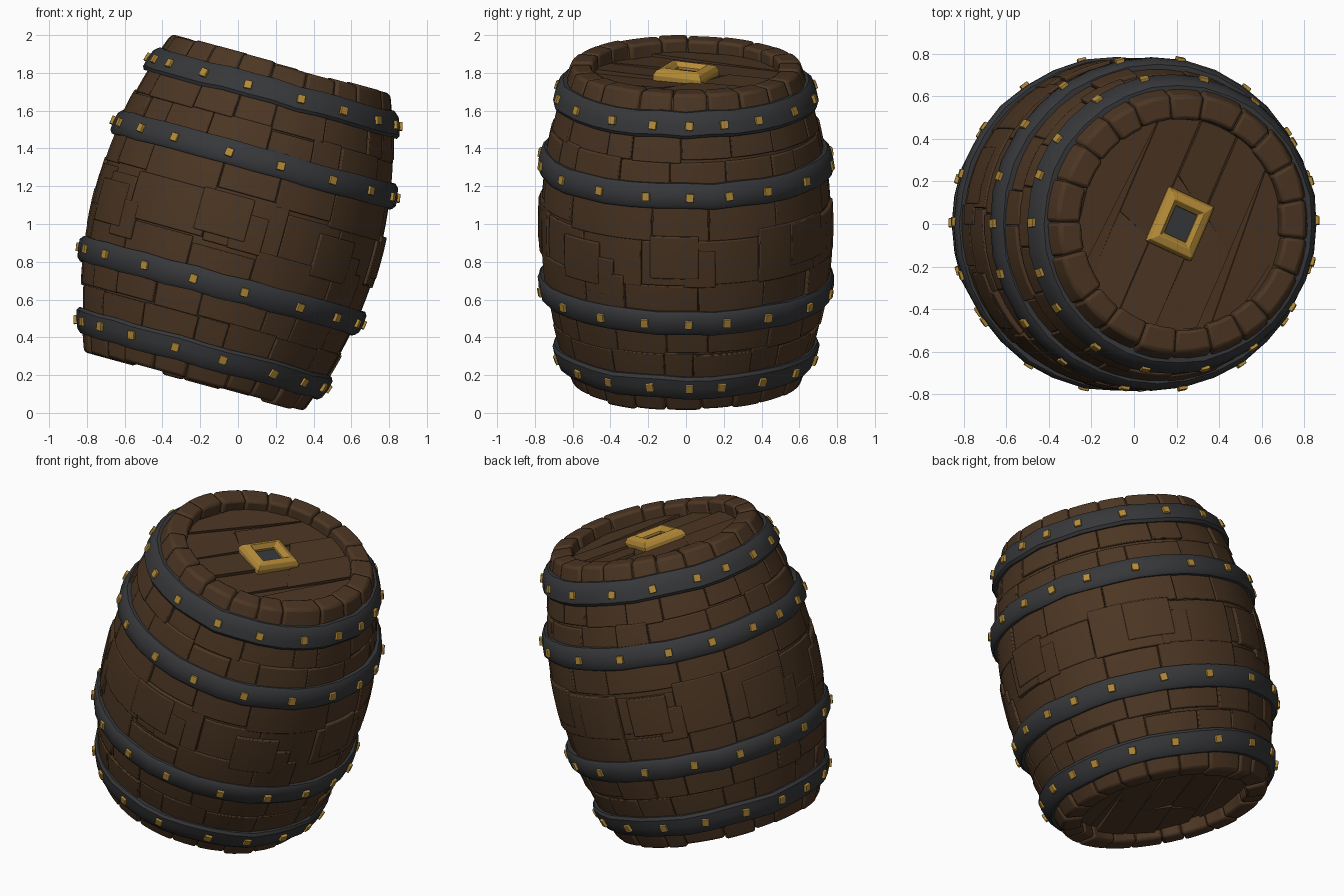
import bpy, bmesh, math, random
from mathutils import Matrix, Vector

if "Cube" in bpy.data.objects:
    bpy.data.objects.remove(bpy.data.objects["Cube"])

random.seed(7)
TILT = Matrix.Translation((0, 0, 1.005)) @ Matrix.Rotation(math.radians(15.3), 4, 'Y')
HALF = 0.875      # half of the barrel length
LID = 0.79        # height of the recessed lids


def material(name, rgb):
    m = bpy.data.materials.new(name)
    m.diffuse_color = (*rgb, 1)
    m.use_nodes = True
    m.node_tree.nodes["Principled BSDF"].inputs["Base Color"].default_value = m.diffuse_color
    return m


WOOD = material("dark brown wood", (0.072, 0.037, 0.017))
IRON = material("dark grey iron", (0.038, 0.039, 0.042))
GOLD = material("gold", (0.46, 0.26, 0.04))


def radius(h):
    return 0.772 - 0.17 * (h / HALF) ** 2


def polar(r, a, h):
    return (r * math.cos(a), r * math.sin(a), h)


def sweep(bm, loops, closed):
    """Skin a list of equal closed loops; cap the ends when the sweep is open."""
    rings = [[bm.verts.new(p) for p in loop] for loop in loops]
    n = len(rings[0])
    for i in range(len(rings) if closed else len(rings) - 1):
        a, b = rings[i], rings[(i + 1) % len(rings)]
        for j in range(n):
            k = (j + 1) % n
            bm.faces.new((a[j], a[k], b[k], b[j]))
    if not closed:
        bm.faces.new(rings[0])
        bm.faces.new(rings[-1])


def finish(name, bm, mat, bevel=0, smooth=35):
    bmesh.ops.recalc_face_normals(bm, faces=bm.faces[:])
    me = bpy.data.meshes.new(name)
    bm.to_mesh(me)
    bm.free()
    ob = bpy.data.objects.new(name, me)
    bpy.context.collection.objects.link(ob)
    me.materials.append(mat)
    ob.matrix_world = TILT
    if bevel:
        mod = ob.modifiers.new("worn edges", 'BEVEL')
        mod.width, mod.segments = bevel, 2
        mod.limit_method, mod.angle_limit = 'ANGLE', math.radians(40)
    if smooth:
        bpy.ops.object.select_all(action='DESELECT')
        ob.select_set(True)
        bpy.context.view_layer.objects.active = ob
        bpy.ops.object.shade_smooth_by_angle(angle=math.radians(smooth))
    return ob


def block(bm, a0, a1, h0, h1, lift, inner=None):
    """Curved wooden block following the barrel profile."""
    n = max(2, round((a1 - a0) / 0.12))
    hs = [h0 + (h1 - h0) * k / 3 for k in range(4)]
    loops = []
    for i in range(n + 1):
        a = a0 + (a1 - a0) * i / n
        loop = [polar(radius(h) + lift, a, h) for h in hs]
        loop += [polar(inner or radius(h) - 0.05, a, h) for h in (h1, h0)]
        loops.append(loop)
    sweep(bm, loops, False)


def splits(count, wobble):
    """Uneven angles dividing the full turn."""
    step = math.tau / count
    start = random.uniform(0, step)
    a = [start + step * (i + random.uniform(-wobble, wobble)) for i in range(count)]
    return a + [a[0] + math.tau]


# Inner hull with both recessed lids
bm = bmesh.new()
side = [-0.85 + 1.7 * k / 14 for k in range(15)]
profile = [(0.001, -LID), (0.50, -LID), (0.51, -0.85)]
profile += [(radius(h) - 0.014, h) for h in side]
profile += [(0.51, 0.85), (0.50, LID), (0.001, LID)]
sweep(bm, [[polar(r, math.tau * i / 48, h) for r, h in profile] for i in range(48)], True)
finish("inner_hull", bm, WOOD)

# Rows of staggered wall blocks
bm = bmesh.new()
levels = [-0.71, -0.53, -0.36, -0.13, 0.13, 0.36, 0.53, 0.71]
for h0, h1 in zip(levels, levels[1:]):
    mid = abs(h0 + h1) < 0.6
    cuts = splits(13 if mid else 17, 0.25)
    for a0, a1 in zip(cuts, cuts[1:]):
        j = 0.035 if mid else 0.012
        block(bm, a0 + 0.003, a1 - 0.003, h0 + random.uniform(-j, j),
              h1 + random.uniform(-j, j), random.uniform(-0.008, 0.010))
finish("wall_blocks", bm, WOOD, 0.006)

# Raised patches around the middle
bm = bmesh.new()
for i in range(7):
    a = math.tau * i / 7 + random.uniform(-0.15, 0.15)
    c, w = random.uniform(-0.08, 0.08), random.uniform(0.13, 0.2)
    block(bm, a - w, a + w, c - 0.11, c + 0.12, 0.013)
    block(bm, a + w * 0.4, a + w * 1.7, c - 0.16, c + 0.04, 0.010)
finish("middle_patches", bm, WOOD, 0.006)

# Thick rim blocks at both ends
for s, name in ((1, "top_rim"), (-1, "bottom_rim")):
    bm = bmesh.new()
    cuts = splits(21, 0.2)
    for a0, a1 in zip(cuts, cuts[1:]):
        end = HALF + random.uniform(-0.016, 0.004)
        block(bm, a0 + 0.003, a1 - 0.003, s * 0.70, s * end,
              random.uniform(-0.006, 0.006), random.uniform(0.485, 0.50))
    finish(name, bm, WOOD, 0.016)

# Uneven lid planks, tilted a little and cut across
for s, name in ((1, "top_lid_planks"), (-1, "bottom_lid_planks")):
    bm = bmesh.new()
    turn = Matrix.Rotation(math.radians(-24), 3, 'Z')
    edges = [-0.495, -0.29, -0.10, 0.09, 0.28, 0.495]
    for u0, u1 in zip(edges, edges[1:]):
        cut = random.uniform(-0.2, 0.2)
        skew = random.uniform(-0.06, 0.06)
        for d in (1, -1):
            us = [u0 + 0.003 + (u1 - u0 - 0.006) * k / 4 for k in range(5)]
            outline = [(u, d * math.sqrt(max(0, 0.495 ** 2 - u * u))) for u in us]
            limit = min(abs(v) for _, v in outline[1:4])
            c = max(-limit + 0.05, min(limit - 0.05, cut))
            outline += [(us[-1], c + skew), (us[0], c - skew)]
            tu, tv = random.uniform(-0.09, 0.09), random.uniform(-0.03, 0.03)
            um = (u0 + u1) / 2
            loops = []
            for thick in (0, 1):
                loops.append([turn @ Vector((u, v, s * (LID - 0.02 if not thick else
                              LID + 0.014 + tu * (u - um) + tv * v))) for u, v in outline])
            # the outermost strips have no room for a cross cut
            if abs(um) > 0.35:
                if d < 0:
                    continue
                for loop in loops:
                    flip = [turn @ Vector((u, -v, 0)) for u, v in reversed(outline[1:4])]
                    z = loop[0].z
                    loop[:] = loop[:5] + [Vector((p.x, p.y, z)) for p in flip]
            sweep(bm, loops, False)
    finish(name, bm, WOOD, 0, 20)

# Iron bands with square studs
stud_half = [16, 35, 56, 79, 101, 123, 144, 162]
stud_angles = [0, 180] + stud_half + [-a for a in stud_half]
bands = [(0.72, "top_band"), (0.35, "upper_band"), (-0.345, "lower_band"), (-0.72, "bottom_band")]
studs = bmesh.new()
for h, name in bands:
    bm = bmesh.new()
    loops = []
    for i in range(32):
        a = math.tau * i / 32
        dh, dr = random.uniform(-0.006, 0.006), random.uniform(-0.003, 0.003)
        section = [(-0.064, -0.04), (-0.066, 0.018), (-0.048, 0.033), (0, 0.037),
                   (0.048, 0.033), (0.066, 0.018), (0.064, -0.04)]
        loops.append([polar(radius(h + t) + o + dr, a, h + t + dh) for t, o in section])
    sweep(bm, loops, True)
    finish(name, bm, IRON, 0, 40)
    slope = math.atan(-2 * 0.17 * h / HALF ** 2)
    for deg in stud_angles:
        a = math.radians(deg + random.uniform(-1.5, 1.5))
        m = (Matrix.Rotation(a, 4, 'Z') @ Matrix.Translation((radius(h) + 0.036, 0, h))
             @ Matrix.Rotation(slope, 4, 'Y')
             @ Matrix.Rotation(random.uniform(-0.15, 0.15), 4, 'X')
             @ Matrix.Diagonal((0.026, 0.042, 0.045, 1)))
        bmesh.ops.create_cube(studs, size=1, matrix=m)
finish("band_studs", studs, GOLD, 0.004, 0)

# Square gold frame on the top lid, around a dark iron plate
spin = Matrix.Rotation(math.radians(-24), 3, 'Z')


def rectangle(x, y, h):
    return [spin @ Vector((sx * x, sy * y, h)) for sx, sy in ((1, 1), (-1, 1), (-1, -1), (1, -1))]


bm = bmesh.new()
steps = [(0.118, 0.138, 0.785), (0.120, 0.140, 0.825), (0.108, 0.127, 0.850),
         (0.078, 0.092, 0.862), (0.058, 0.070, 0.835), (0.058, 0.070, 0.785)]
sweep(bm, [rectangle(*st) for st in steps], True)
finish("gold_frame", bm, GOLD, 0.004, 0)

bm = bmesh.new()
sweep(bm, [rectangle(0.062, 0.074, 0.79), rectangle(0.062, 0.074, 0.822)], False)
finish("frame_plate", bm, IRON, 0, 0)
